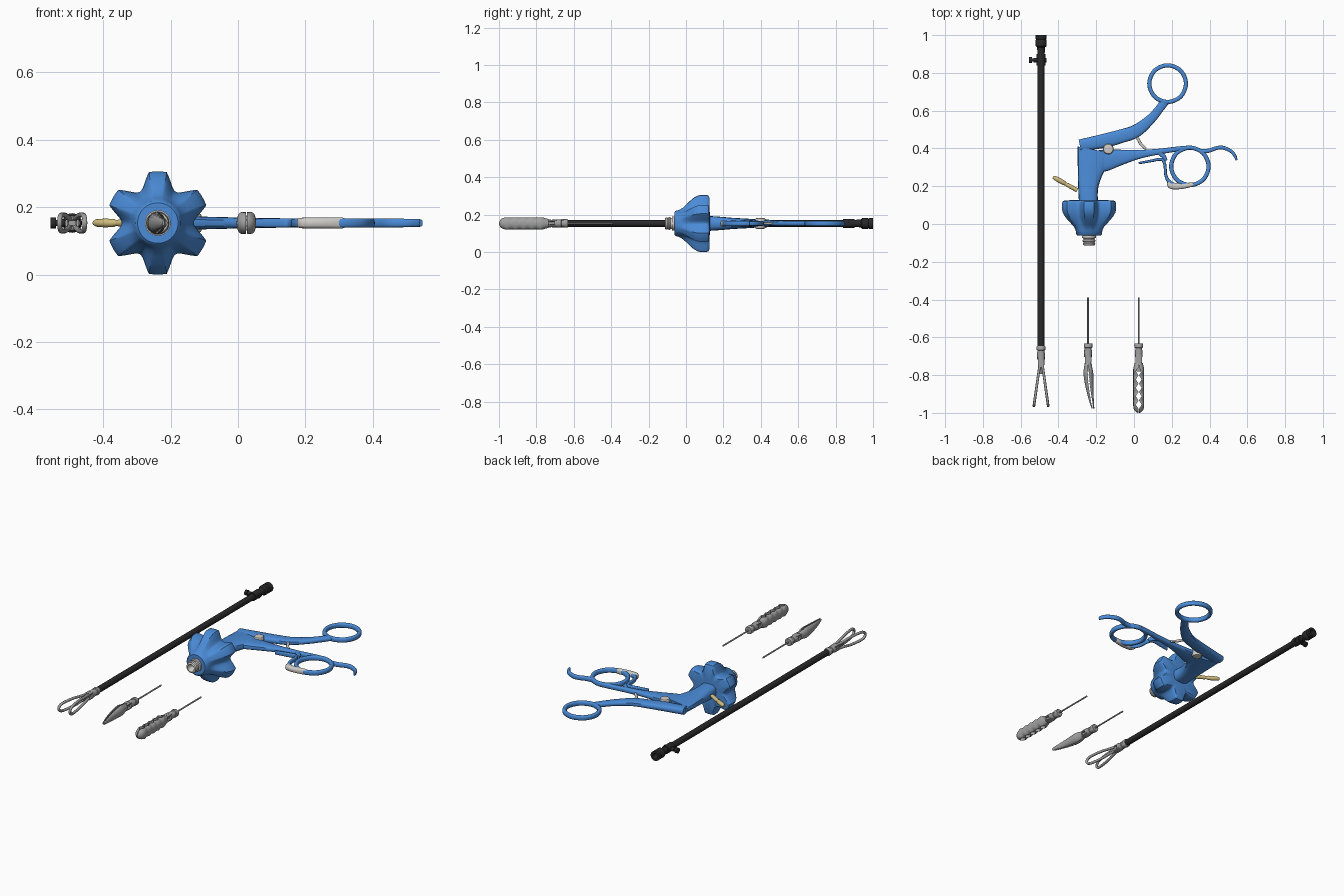
import bpy, bmesh, math
from mathutils import Vector

if "Cube" in bpy.data.objects:
    bpy.data.objects.remove(bpy.data.objects["Cube"])

Z = 0.153  # height of the common centre plane


def material(name, rgb):
    m = bpy.data.materials.new(name)
    m.diffuse_color = (*rgb, 1)
    m.use_nodes = True
    m.node_tree.nodes["Principled BSDF"].inputs["Base Color"].default_value = m.diffuse_color
    return m


BLUE = material("handle blue", (0.07, 0.26, 0.68))
STEEL = material("steel grey", (0.36, 0.36, 0.36))
PALE = material("pale grey", (0.62, 0.61, 0.58))
BLACK = material("shaft black", (0.022, 0.022, 0.024))
GOLD = material("brass gold", (0.62, 0.50, 0.20))


def loft(name, mat, rings, closed=False, angle=38):
    """Skin a list of equal-size vertex rings."""
    bm = bmesh.new()
    vs = [[bm.verts.new(p) for p in r] for r in rings]
    n, k = len(vs[0]), len(vs)
    for i in range(k if closed else k - 1):
        a, b = vs[i], vs[(i + 1) % k]
        for j in range(n):
            bm.faces.new((a[j], a[(j + 1) % n], b[(j + 1) % n], b[j]))
    if not closed:
        bm.faces.new(vs[0])
        bm.faces.new(vs[-1])
    bmesh.ops.recalc_face_normals(bm, faces=bm.faces)
    me = bpy.data.meshes.new(name)
    bm.to_mesh(me)
    bm.free()
    for p in me.polygons:
        p.use_smooth = True
    me.set_sharp_from_angle(angle=math.radians(angle))
    me.materials.append(mat)
    ob = bpy.data.objects.new(name, me)
    bpy.context.collection.objects.link(ob)
    return ob


def lathe(name, mat, origin, axis, prof, n=32):
    """Turned part: prof is (distance along axis, radius)."""
    o, q = Vector(origin), Vector(axis).to_track_quat('Z', 'Y')
    ang = [2 * math.pi * j / n for j in range(n)]
    return loft(name, mat, [[o + q @ Vector((r * math.cos(a), r * math.sin(a), t))
                             for a in ang] for t, r in prof])


def spline(pts, closed, steps=8):
    P = [Vector(p) for p in pts]
    n, out = len(P), []
    get = (lambda i: P[i % n]) if closed else (lambda i: P[max(0, min(n - 1, i))])
    for i in range(n if closed else n - 1):
        a, b, c, d = (get(i + k) for k in (-1, 0, 1, 2))
        for s in range(steps):
            t = s / steps
            out.append(0.5 * (2 * b + (c - a) * t + (2 * a - 5 * b + 4 * c - d) * t * t
                              + (3 * b - a - 3 * c + d) * t ** 3))
    return out if closed else out + [P[-1]]


def sweep(name, mat, pts, closed=False, origin=(0, 0, Z), U=(1, 0, 0), V=(0, 1, 0),
          power=0.7, n=16):
    """Rounded bar along planar points (u, v, half width, half thickness)."""
    O, U, V = Vector(origin), Vector(U).normalized(), Vector(V).normalized()
    W = U.cross(V)
    path = spline(pts, closed)
    k, rings = len(path), []
    sp = lambda c: math.copysign(abs(c) ** power, c)
    for i, p in enumerate(path):
        a = path[(i - 1) % k] if closed else path[max(i - 1, 0)]
        b = path[(i + 1) % k] if closed else path[min(i + 1, k - 1)]
        t = (b.xy - a.xy).normalized()
        side = -t.y * U + t.x * V
        c = O + p[0] * U + p[1] * V
        rings.append([c + side * p[2] * sp(math.cos(q)) + W * p[3] * sp(math.sin(q))
                      for q in (2 * math.pi * j / n for j in range(n))])
    return loft(name, mat, rings, closed)


def finger_ring(name, x, y, r):
    pts = [(x + r * math.cos(a), y + r * math.sin(a), 0.011, 0.014)
           for a in (math.pi * i / 4 for i in range(8))]
    sweep(name, BLUE, pts, True)


# Six-lobed rotation knob: (y, lobe radius, valley depth)
KX = -0.238
knob = [(-.062, .060, 0), (-.056, .067, 0), (-.035, .073, .002), (-.015, .085, .008),
        (.0, .099, .017), (.02, .119, .029), (.04, .136, .038), (.06, .148, .044),
        (.08, .153, .046), (.108, .153, .046), (.119, .149, .045), (.125, .138, .042),
        (.127, .06, 0)]
rings = []
for y, r, d in knob:
    ring = []
    for j in range(144):
        deg = j * 2.5
        phi = abs((deg - 90 + 30) % 60 - 30)
        u = max(0, (phi - 10) / 20)
        rr = r - d * math.sin(u * math.pi / 2)
        a = math.radians(deg)
        ring.append((KX + rr * math.cos(a), y, Z + rr * math.sin(a)))
    rings.append(ring)
loft("rotation_knob", BLUE, rings, angle=40)

# Threaded nose with a conical recess
lathe("knob_nose", PALE, (KX, 0, Z), (0, -1, 0),
      [(.05, .038), (.074, .038), (.076, .030), (.082, .030), (.085, .035), (.092, .035),
       (.095, .030), (.099, .030), (.102, .033), (.110, .031), (.113, .027), (.113, .022),
       (.08, .010)])

# Handle body and arms
sweep("handle_body", BLUE, [(-.24, .09, .05, .042), (-.243, .18, .052, .036),
                            (-.236, .25, .062, .030), (-.222, .32, .078, .026),
                            (-.208, .393, .092, .021)])
sweep("lower_arm", BLUE, [(-.21, .325, .06, .022), (-.14, .34, .056, .020),
                          (-.074, .352, .042, .018), (.03, .369, .023, .015),
                          (.137, .384, .015, .014), (.22, .396, .013, .014),
                          (.296, .405, .011, .014)])
sweep("upper_arm", BLUE, [(-.287, .416, .031, .021), (-.16, .440, .037, .020),
                          (-.07, .464, .036, .018), (.01, .492, .034, .016),
                          (.085, .552, .026, .014), (.135, .610, .022, .014),
                          (.162, .648, .024, .013)])
finger_ring("upper_finger_ring", .178, .743, .097)
finger_ring("lower_finger_ring", .296, .305, .099)
sweep("finger_hook", BLUE, [(.352, .385, .012, .013), (.395, .388, .011, .013),
                            (.44, .403, .010, .013), (.475, .403, .010, .013),
                            (.515, .384, .009, .012), (.535, .36, .008, .012),
                            (.543, .338, .005, .010)])

# Ratchet release lever, pad and ratchet
sweep("release_lever", BLUE, [(.025, .322, .006, .012), (.09, .334, .007, .013),
                              (.145, .342, .008, .013), (.163, .315, .008, .013),
                              (.168, .26, .008, .013), (.185, .225, .010, .013),
                              (.215, .207, .010, .013)])
sweep("lever_mount", BLUE, [(.125, .385, .012, .013), (.155, .36, .012, .013),
                            (.17, .335, .008, .012)])
sweep("release_pad", PALE, [(.182, .222, .008, .014), (.197, .203, .017, .016),
                            (.25, .201, .016, .016), (.305, .208, .011, .016),
                            (.316, .210, .006, .014)])
sweep("ratchet_bar", PALE, [(-.005, .478, .008, .007), (.02, .452, .008, .007),
                            (.035, .425, .008, .007), (.062, .398, .007, .007)])
lathe("handle_pivot", PALE, (-.136, .397, Z), (0, 0, 1),
      [(-.029, .018), (-.027, .025), (-.022, .028), (.022, .028), (.027, .025), (.029, .018)])

# Electrode pin
lathe("connector_pin", GOLD, (-.30, .178, Z), (-.13, .072, 0),
      [(0, .011), (.06, .011), (.065, .009), (.072, .009), (.078, .012), (.11, .013),
       (.138, .011), (.147, .006)], 20)

# Long insulated shaft with connector and flush port
SX = -.492
lathe("long_shaft", BLACK, (SX, 0, Z), (0, 1, 0),
      [(-.65, .018), (.84, .018), (.84, .024), (.90, .024), (.90, .019), (.935, .021),
       (.942, .029), (.972, .029), (.976, .026), (.980, .029), (1.0, .029), (1.0, .017),
       (.96, .014)])
lathe("flush_port", BLACK, (SX, .868, Z), (-1, 0, 0),
      [(0, .012), (.04, .012), (.04, .009), (.048, .009), (.048, .016), (.064, .016)], 20)
lathe("port_boss", BLACK, (SX, .868, Z), (1, 0, 0), [(0, .012), (.028, .012)], 20)


# Clevis shared by all three tips
def clevis(tag, x, y):
    lathe(tag + "_collar", STEEL, (x, y, Z), (0, -1, 0),
          [(0, .021), (.004, .023), (.022, .023), (.024, .018), (.034, .018), (.036, .021),
           (.072, .021)], 24)
    for s, side in ((1, "upper"), (-1, "lower")):
        sweep(f"{tag}_{side}_prong", STEEL, [(x, y - .06, .017, .005), (x, y - .10, .017, .005),
              (x, y - .114, .010, .005)], origin=(0, 0, Z + s * .014), power=.5)
    lathe(tag + "_pivot", STEEL, (x, y - .098, Z), (0, 0, 1), [(-.022, .007), (.022, .007)], 16)
    sweep(tag + "_link", STEEL, [(x, y - .05, .006, .008), (x, y - .15, .012, .008)])


def push_rod(tag, x):
    lathe(tag + "_push_rod", STEEL, (x, -.64, Z), (0, 1, 0), [(0, .0045), (.25, .0045)], 12)


# Open grasper: two slotted loop jaws in a V
clevis("grasper", SX, -.645)
for s, side in ((-1, "left"), (1, "right")):
    loop = [(.0, .010), (.05, .017), (.10, .023), (.17, .024), (.205, .018), (.219, .0)]
    pts = loop + [(u, -v) for u, v in loop[-2::-1]]
    sweep(f"grasper_{side}_jaw", STEEL, [(u, v, .007, .007) for u, v in pts], True,
          (SX + s * .007, -.745, Z), (s * .031, -.219, 0), (0, 0, 1))


# Closed jaw half: half-round shell along y with a toothed inner face
def jaw(name, s, x0, y0, y1, wide, tall, size, bend, gap, teeth):
    n, rings = 48, []
    for i in range(n + 1):
        t = i / n
        k = size(t)
        tooth = abs((t * teeth) % 1 * 2 - 1) if 0.12 < t < 0.93 else 0
        inner = min(.0015 + gap * tooth, wide * k * .7)
        rings.append([(x0 + bend(t) + s * (inner + (wide * k - inner) * math.cos(a)),
                       y0 + (y1 - y0) * t, Z + tall * k * math.sin(a))
                      for a in (math.pi * (j / 14 - .5) for j in range(15))])
    loft(name, STEEL, rings)


blunt = lambda t: min(1, .72 + t * 2.5) * math.sqrt(max(.03, 1 - max(0, (t - .86) / .14) ** 2))
leaf = lambda t: min(1, .68 + t * 1.6) * (1 - .72 * max(0, (t - .25) / .75) ** 1.3)

# Curved dissector and straight blunt grasper tips
DX, BX = -.243, .025
clevis("dissector", DX, -.632)
push_rod("dissector", DX)
clevis("blunt_grasper", BX, -.632)
push_rod("blunt_grasper", BX)
for s, side in ((-1, "left"), (1, "right")):
    jaw(f"dissector_{side}_jaw", s, DX, -.735, -.977, .026, .031, leaf,
        lambda t: .026 * t * t, .004, 14)
    jaw(f"blunt_grasper_{side}_jaw", s, BX, -.735, -1.0, .029, .032, blunt,
        lambda t: 0, .014, 6)
